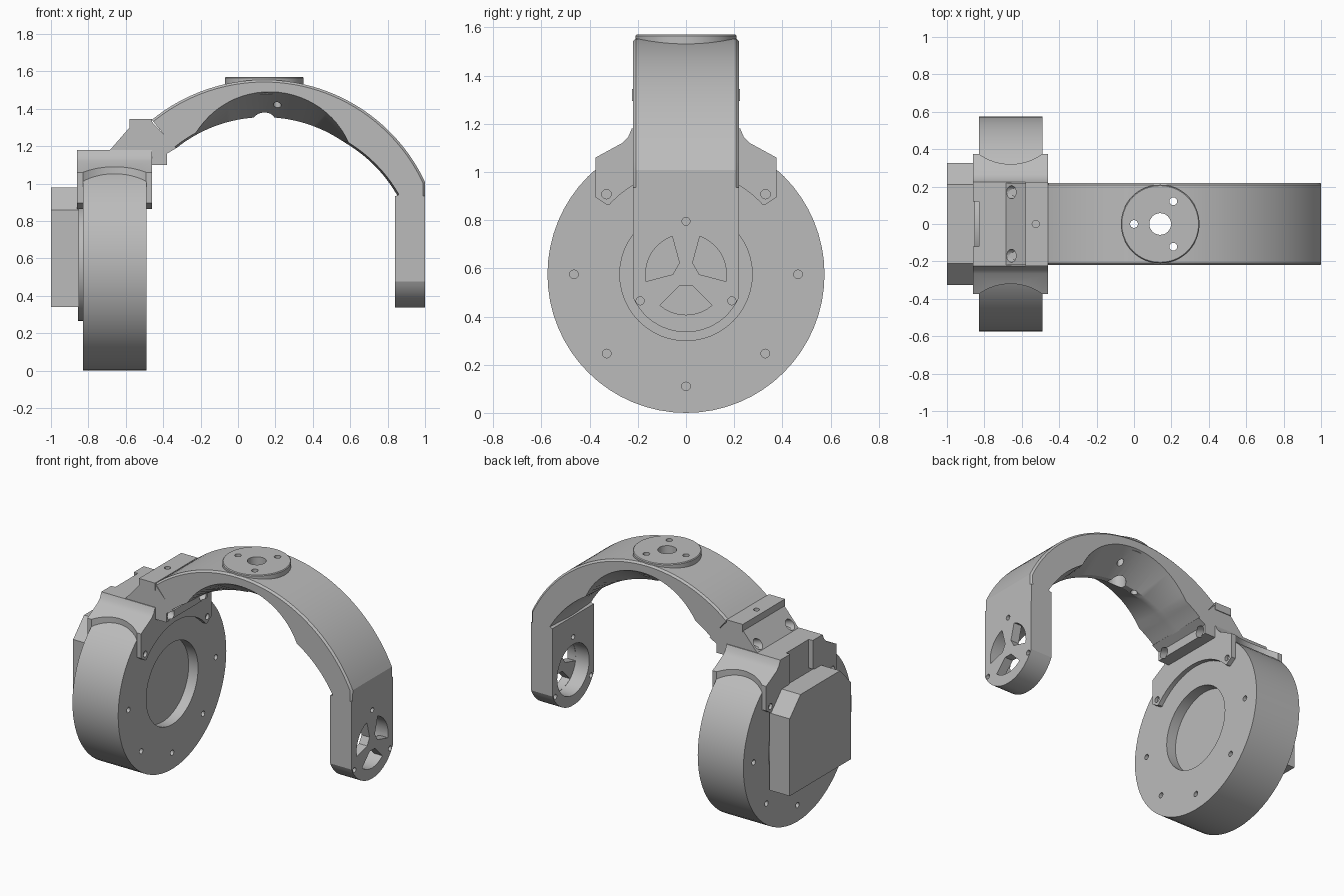
import bpy, bmesh
from math import sin, cos, radians, pi
from mathutils import Vector

old = bpy.data.objects.get("Cube")
if old:
    bpy.data.objects.remove(old, do_unlink=True)

grey = bpy.data.materials.new("machined grey")
grey.use_nodes = True
grey.diffuse_color = (0.5, 0.5, 0.5, 1)
grey.node_tree.nodes["Principled BSDF"].inputs["Base Color"].default_value = (0.5, 0.5, 0.5, 1)

AXLE = 0.575          # height of the joint axis


def finish(name, bm):
    bmesh.ops.recalc_face_normals(bm, faces=bm.faces)
    mesh = bpy.data.meshes.new(name)
    bm.to_mesh(mesh)
    bm.free()
    mesh.materials.append(grey)
    ob = bpy.data.objects.new(name, mesh)
    bpy.context.collection.objects.link(ob)
    return ob


def loft(name, rings):
    """Closed skin through equal rings of points, capped at both ends."""
    bm = bmesh.new()
    vs = [[bm.verts.new(p) for p in ring] for ring in rings]
    n = len(vs[0])
    for a, b in zip(vs, vs[1:]):
        for i in range(n):
            j = (i + 1) % n
            bm.faces.new((a[i], a[j], b[j], b[i]))
    bm.faces.new(vs[0])
    bm.faces.new(vs[-1])
    return finish(name, bm)


def prism_x(name, profile, x0, x1):
    return loft(name, [[(x, y, z) for y, z in profile] for x in (x0, x1)])


def prism_y(name, profile, half):
    return loft(name, [[(x, y, z) for x, z in profile] for y in (-half, half)])


def rod(name, r, a, b, sides=20):
    """Cylinder between two points."""
    a, b = Vector(a), Vector(b)
    rot = (b - a).to_track_quat('Z', 'Y')
    ring = [rot @ Vector((r * cos(2 * pi * i / sides), r * sin(2 * pi * i / sides), 0))
            for i in range(sides)]
    return loft(name, [[p + end for p in ring] for end in (a, b)])


def cut(ob, cutters):
    bpy.context.view_layer.objects.active = ob
    for c in cutters:
        m = ob.modifiers.new("cut", 'BOOLEAN')
        m.operation, m.solver, m.object = 'DIFFERENCE', 'EXACT', c
        bpy.ops.object.modifier_apply(modifier=m.name)
        bpy.data.objects.remove(c, do_unlink=True)


def mirrored(half):
    return half + [(-y, z) for y, z in reversed(half)]


def around(radius, angle):
    return radius * cos(radians(angle)), AXLE + radius * sin(radians(angle))


# Motor drum with a round recess and a ring of blind bolt holes
drum = rod("motor_drum", 0.575, (-0.83, 0, AXLE), (-0.49, 0, AXLE), 64)
holes = [rod("recess", 0.275, (-0.56, 0, AXLE), (-0.4, 0, AXLE), 48)]
for k in range(8):
    y, z = around(0.465, 45 * k)
    for x in (-0.83, -0.49):
        holes.append(rod("bolt_hole", 0.018, (x - 0.05, y, z), (x + 0.05, y, z), 12))
cut(drum, holes)

# Rear disc and chamfered gear housing
rod("rear_disc", 0.31, (-0.855, 0, AXLE), (-0.82, 0, AXLE), 48)
prism_x("rear_housing", mirrored([(0.325, 0.34), (0.325, 0.86), (0.21, 0.98)]), -1, -0.85)

# Saddle clamp over the drum
clamp = prism_x("saddle_clamp", mirrored([
    (0.33, 0.865), (0.375, 0.895), (0.375, 1.06), (0.265, 1.12),
    (0.24, 1.145), (0.225, 1.18)]), -0.86, -0.46)
cutters = [rod("bore", 0.43, (-1, 0, AXLE), (-0.3, 0, AXLE), 64),
           prism_x("notch", mirrored([(0.12, 0.9), (0.12, 1.4)]), -0.9, -0.83)]
for s in (-1, 1):
    cutters.append(rod("scallop", 0.29, (-0.66, s * 0.61, 0.5), (-0.66, s * 0.61, 1.5), 64))
    for x in (-0.86, -0.46):
        cutters.append(rod("tab_hole", 0.02, (x - 0.02, s * 0.33, 0.908),
                           (x + 0.02, s * 0.33, 0.908), 12))
cut(clamp, cutters)

# Sloped neck joining the clamp to the arm, with slanted bolt holes
neck = prism_y("clamp_neck", [(-0.74, 1.13), (-0.71, 1.15), (-0.58, 1.3), (-0.46, 1.33),
                              (-0.33, 1.19), (-0.38, 1.16), (-0.38, 1.1), (-0.74, 1.1)], 0.22)
cut(neck, [rod("neck_hole", 0.035, (-0.75, s * 0.17, 1.24), (-0.3, s * 0.17, 1.11))
           for s in (-1, 1)])
plate = prism_y("neck_plate", [(-0.58, 1.295), (-0.46, 1.295), (-0.46, 1.345), (-0.58, 1.345)], 0.225)
cut(plate, [rod("plate_hole", 0.02, (-0.525, 0, 1.31), (-0.525, 0, 1.4), 12)])


# Curved arm: thin rims with a thicker keel along the middle
def section(place, rim, keel):
    half = [(0, 0.208), (0.012, 0.22), (rim, 0.22), (keel, 0.02)]
    pts = half + [(d, -y) for d, y in reversed(half)]
    return [place(d, y) for d, y in pts]


rings = []
STEPS = 40
for i in range(STEPS + 1):
    deg = -39.2 + (64.9 + 39.2) * i / STEPS
    a = radians(deg)
    blend = max(0, (deg - 35) / 29.9)
    keel = 0.2 - 0.035 * blend
    rim = min(0.063 + 0.115 * ((deg - 4) / 31) ** 2, keel - 0.01)
    rings.append(section(lambda d, y: (0.14 + (0.95 - d) * sin(a), y,
                                       0.605 + (0.95 - d) * cos(a)), rim, keel))
rings.append(section(lambda d, y: (1 - d, y, 0.93), 0.16, 0.16))
arm = loft("curved_arm", rings)

# Mounting disc on top of the arm
disc = loft("top_mount_disc", [
    [(0.14 + r * cos(2 * pi * i / 64), r * sin(2 * pi * i / 64), z) for i in range(64)]
    for r, z in ((0.21, 1.48), (0.21, 1.565), (0.205, 1.57))])


def mount_holes():
    out = [rod("centre_hole", 0.058, (0.14, 0, 1.2), (0.14, 0, 1.7), 32)]
    for ang in (60, 180, 300):
        x, y = 0.14 + 0.14 * cos(radians(ang)), 0.14 * sin(radians(ang))
        out.append(rod("mount_hole", 0.021, (x, y, 1.2), (x, y, 1.7), 16))
    return out


cut(arm, mount_holes())
cut(disc, mount_holes())

# Straight leg with a rounded foot, bearing recess and three sector windows
foot = [around(0.24, a) for a in range(-90, -23, 6)]
leg = prism_x("arm_leg", mirrored(foot[1:] + [(0.22, 0.935)]), 0.84, 1.0)
cutters = [rod("bearing_recess", 0.17, (0.8, 0, AXLE), (0.94, 0, AXLE), 48)]
for mid in (30, 150, 270):
    sweep = [mid - 40 + 8 * i for i in range(11)]
    window = [around(0.168, a) for a in sweep] + [around(0.055, a) for a in (mid + 30, mid - 30)]
    cutters.append(prism_x("window", window, 0.9, 1.1))
    y, z = around(0.22, mid + 60)
    cutters.append(rod("leg_hole", 0.017, (0.8, y, z), (1.1, y, z), 12))
cut(leg, cutters)

# Smooth curved walls, keep machined edges crisp
for ob in bpy.context.scene.objects:
    if ob.type == 'MESH':
        bpy.ops.object.select_all(action='DESELECT')
        ob.select_set(True)
        bpy.context.view_layer.objects.active = ob
        bpy.ops.object.shade_smooth_by_angle(angle=radians(25))
